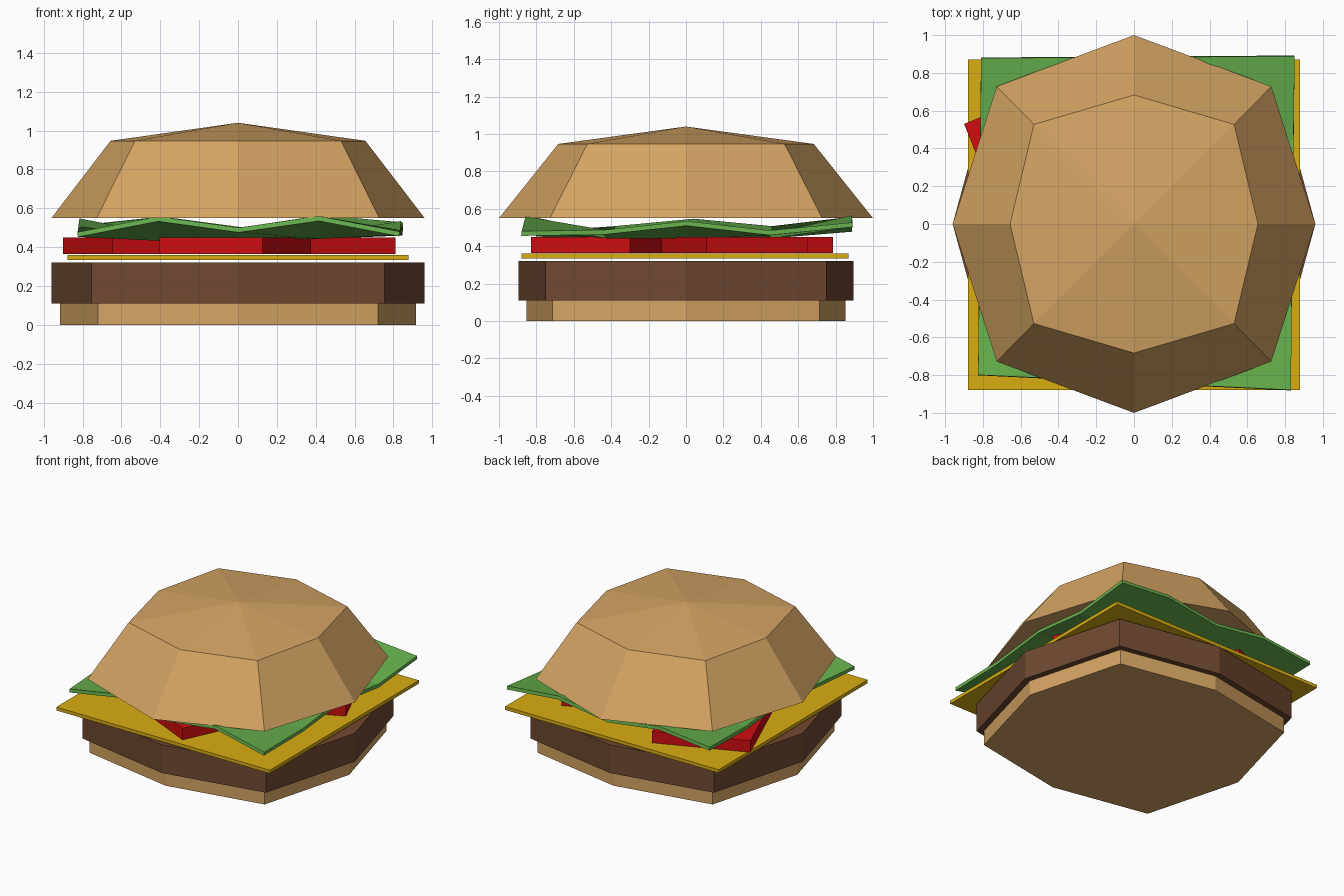
import bpy, bmesh

if "Cube" in bpy.data.objects:
    bpy.data.objects.remove(bpy.data.objects["Cube"])


def material(name, rgb):
    m = bpy.data.materials.new(name)
    m.diffuse_color = (*rgb, 1)
    m.use_nodes = True
    m.node_tree.nodes["Principled BSDF"].inputs["Base Color"].default_value = m.diffuse_color
    return m


BUN = material("bun tan", (0.66, 0.37, 0.125))
MEAT = material("patty brown", (0.16, 0.066, 0.03))
CHEESE = material("cheese yellow", (0.70, 0.42, 0.006))
RED = material("tomato red", (0.63, 0.004, 0.005))
GREEN = material("lettuce green", (0.135, 0.44, 0.075))


def finish(bm, name, mat):
    bmesh.ops.recalc_face_normals(bm, faces=bm.faces)
    me = bpy.data.meshes.new(name)
    bm.to_mesh(me)
    bm.free()
    me.materials.append(mat)
    ob = bpy.data.objects.new(name, me)
    bpy.context.collection.objects.link(ob)
    return ob


def octagon(rx, ry, dx, dy, z):
    pts = [(rx, 0), (dx, dy), (0, ry), (-dx, dy), (-rx, 0), (-dx, -dy), (0, -ry), (dx, -dy)]
    return [(x, y, z) for x, y in pts]


def loft(name, mat, lower, upper, apex=None):
    """Closed solid between two matching rings, topped by a cap or a fan."""
    bm = bmesh.new()
    a = [bm.verts.new(p) for p in lower]
    b = [bm.verts.new(p) for p in upper]
    n = len(a)
    bm.faces.new(a[::-1])
    tip = bm.verts.new(apex) if apex else None
    for i in range(n):
        j = (i + 1) % n
        bm.faces.new((a[i], a[j], b[j], b[i]))
        if tip:
            bm.faces.new((b[i], b[j], tip))
    if not tip:
        bm.faces.new(b)
    return finish(bm, name, mat)


# Bottom bun and patty: octagonal slabs
loft("bottom_bun", BUN, octagon(0.915, 0.853, 0.72, 0.715, 0), octagon(0.915, 0.853, 0.72, 0.715, 0.11))
loft("patty", MEAT, octagon(0.96, 0.895, 0.755, 0.75, 0.11), octagon(0.96, 0.895, 0.755, 0.75, 0.32))

# Cheese: thin square slice
square = [(-0.878, -0.88), (0.878, -0.88), (0.878, 0.87), (-0.878, 0.87)]
loft("cheese", CHEESE, [(x, y, 0.335) for x, y in square], [(x, y, 0.36) for x, y in square])

# Tomato slices: turned squares, each given by a corner and one edge vector
slices = [("front", 0.125, -0.83, 0.25, 0.53),
          ("left", -0.645, -0.10, 0.63, 0.255),
          ("right", 0.27, -0.13, 0.54, 0.24)]
for side, x, y, u, v in slices:
    ring = [(x, y), (x + u, y + v), (x + u - v, y + v + u), (x - v, y + u)]
    loft("tomato_" + side, RED, [(p, q, 0.365) for p, q in ring], [(p, q, 0.45) for p, q in ring])

# Lettuce: wavy sheet, rows of heights from front to back, rim turned up
heights = [(0.465, 0.545, 0.488, 0.547, 0.468),
           (0.495, 0.445, 0.455, 0.455, 0.475),
           (0.535, 0.455, 0.465, 0.455, 0.522),
           (0.495, 0.455, 0.455, 0.455, 0.472),
           (0.500, 0.545, 0.490, 0.552, 0.515)]
bm = bmesh.new()
grid = []
for j, row in enumerate(heights):
    t = j / 4
    left, right = -0.825 + 0.015 * t, 0.83 + 0.02 * t
    line = []
    for i, z in enumerate(row):
        s = i / 4
        front, back = -0.80 - 0.08 * s, 0.88 + 0.01 * s
        line.append(bm.verts.new((left + (right - left) * s, front + (back - front) * t, z)))
    grid.append(line)
for j in range(4):
    for i in range(4):
        bm.faces.new((grid[j][i], grid[j][i + 1], grid[j + 1][i + 1], grid[j + 1][i]))
lettuce = finish(bm, "lettuce", GREEN)
thick = lettuce.modifiers.new("thickness", "SOLIDIFY")
thick.thickness = 0.025
thick.offset = 0

# Top bun: tapered octagon with a shallow peaked cap
loft("top_bun", BUN, octagon(0.96, 1.0, 0.727, 0.728, 0.55),
     octagon(0.656, 0.683, 0.53, 0.527, 0.947), (0, 0, 1.04))
